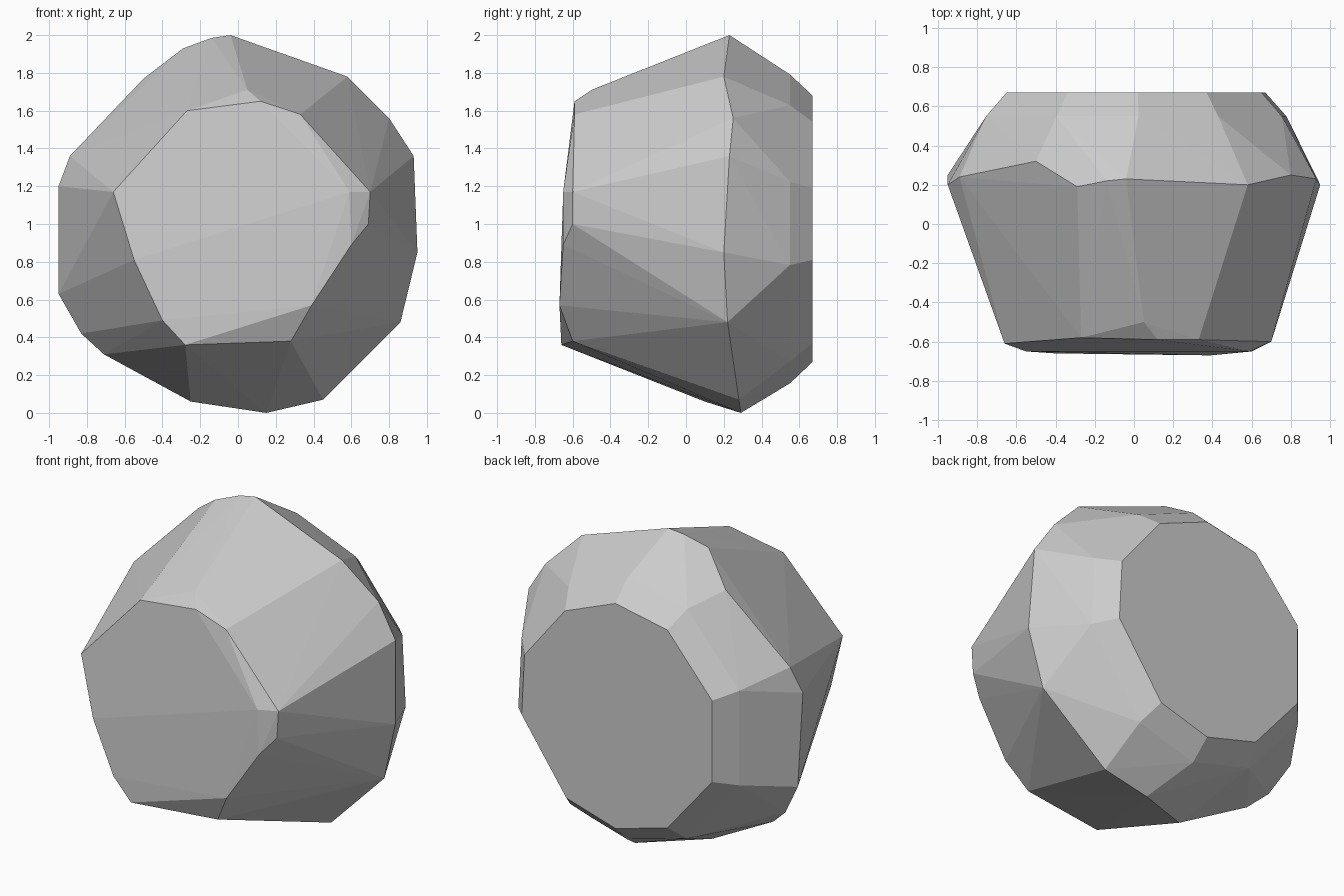
import bpy, bmesh

if "Cube" in bpy.data.objects:
    bpy.data.objects.remove(bpy.data.objects["Cube"])

# Back facet outline (x, z); reused, enlarged, for the bevel ring ahead of it
BACK = [(.02, 1.68), (.37, 1.54), (.65, 1.19), (.67, .81), (.36, .37),
        (.02, .27), (-.34, .37), (-.65, .74), (-.65, 1.25), (-.34, 1.61)]

# Widest girdle of the stone (x, y, z)
GIRDLE = [(-.04, .23, 2.0), (.58, .20, 1.78), (.80, .25, 1.56), (.93, .23, 1.36),
          (.95, .20, .85), (.86, .22, .48), (.45, .28, .07), (.15, .29, 0),
          (-.25, .10, .06), (-.71, .15, .31), (-.83, .20, .42), (-.95, .25, .63),
          (-.95, .20, 1.20), (-.89, .24, 1.36), (-.50, .32, 1.77), (-.29, .19, 1.93),
          (-.14, .22, 1.985)]

# Front facet outline (x, y, z)
FRONT = [(-.66, -.61, 1.17), (-.27, -.58, 1.60), (.05, -.50, 1.71), (.12, -.59, 1.65),
         (.33, -.59, 1.58), (.59, -.65, 1.17), (.70, -.60, 1.17), (.69, -.60, 1.00),
         (.60, -.65, .89), (.39, -.67, .57), (.28, -.60, .38), (-.28, -.66, .36),
         (-.40, -.66, .49), (-.55, -.65, .81)]


def scaled_ring(outline, y, factor, centre_z=.98):
    return [(x * factor, y, centre_z + (z - centre_z) * factor) for x, z in outline]


# Faceted boulder: hull stretched over the rings
points = scaled_ring(BACK, .67, 1) + scaled_ring(BACK, .55, 1.16) + GIRDLE + FRONT
bm = bmesh.new()
for p in points:
    bm.verts.new(p)
hull = bmesh.ops.convex_hull(bm, input=bm.verts[:])
loose = [v for v in bm.verts if not v.link_faces]
bmesh.ops.delete(bm, geom=loose, context='VERTS')
bmesh.ops.dissolve_limit(bm, angle_limit=.02, verts=bm.verts[:], edges=bm.edges[:])
bmesh.ops.recalc_face_normals(bm, faces=bm.faces[:])

mesh = bpy.data.meshes.new("boulder")
bm.to_mesh(mesh)
bm.free()
boulder = bpy.data.objects.new("boulder", mesh)
bpy.context.collection.objects.link(boulder)
